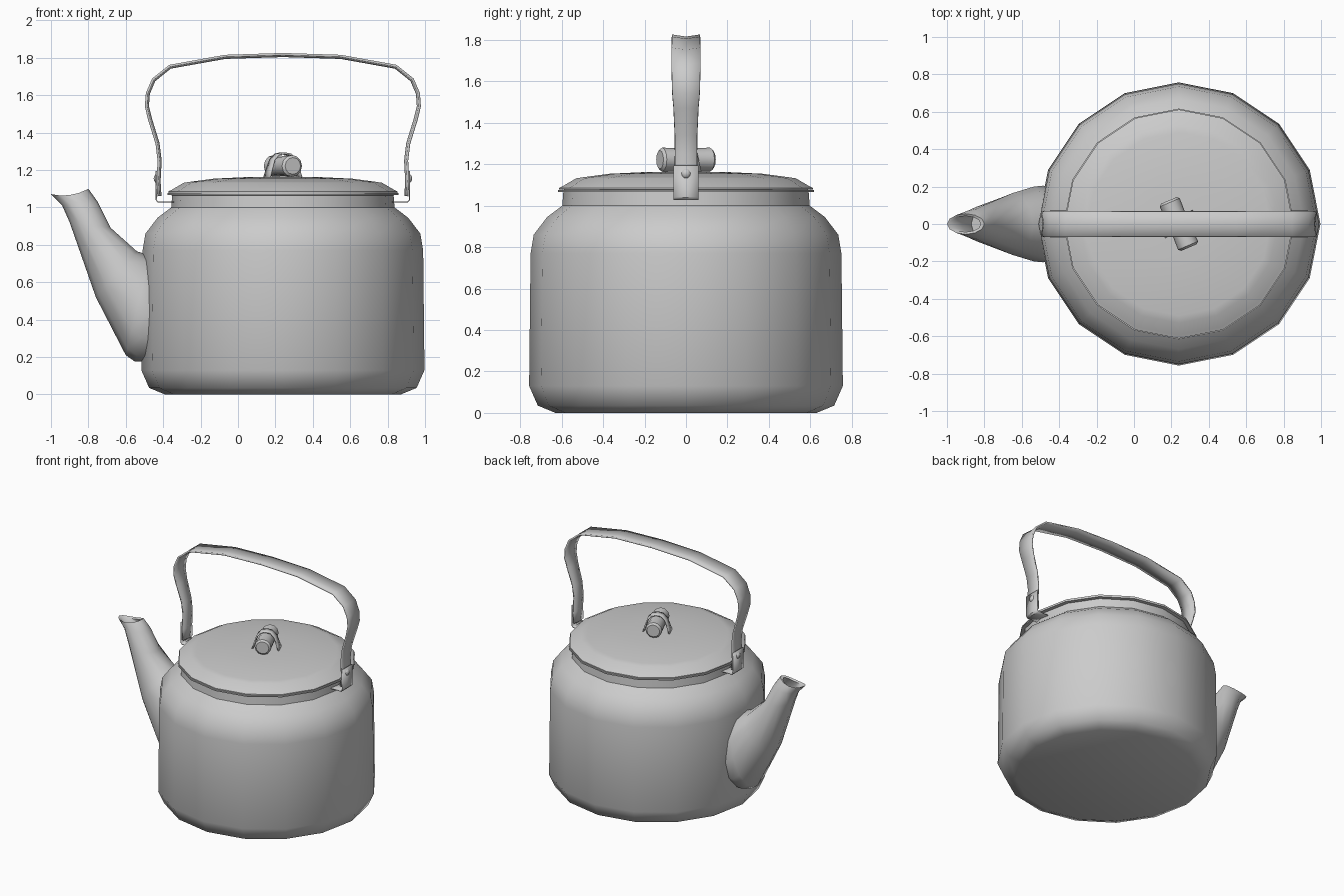
import bpy, bmesh, math
from mathutils import Vector, Matrix

if "Cube" in bpy.data.objects:
    bpy.data.objects.remove(bpy.data.objects["Cube"])

CX = 0.24  # axis of the pot


def finish(name, bm, angle=40, thickness=0):
    bmesh.ops.recalc_face_normals(bm, faces=bm.faces)
    me = bpy.data.meshes.new(name)
    bm.to_mesh(me)
    bm.free()
    ob = bpy.data.objects.new(name, me)
    bpy.context.collection.objects.link(ob)
    if thickness:
        mod = ob.modifiers.new("thickness", 'SOLIDIFY')
        mod.thickness, mod.offset = thickness, 0
    bpy.ops.object.select_all(action='DESELECT')
    bpy.context.view_layer.objects.active = ob
    ob.select_set(True)
    bpy.ops.object.shade_smooth_by_angle(angle=math.radians(angle))
    return ob


def skin(bm, rings, closed=True, caps=()):
    rows = [[bm.verts.new(p) for p in r] for r in rings]
    n = len(rows[0])
    for a, b in zip(rows, rows[1:]):
        for i in range(n if closed else n - 1):
            j = (i + 1) % n
            bm.faces.new((a[i], a[j], b[j], b[i]))
    for c in caps:
        bm.faces.new(rows[c])


def lathe(name, profile, caps, sides=16):
    bm = bmesh.new()
    turn = [2 * math.pi * i / sides for i in range(sides)]
    skin(bm, [[(CX + r * math.cos(t), r * math.sin(t), z) for t in turn]
              for r, z in profile], caps=caps)
    return finish(name, bm, 46)


def strap(name, path, thickness, dip=0.0, matrix=Matrix()):
    # path holds (offset, height, half width); dip hollows the middle
    bm, rings = bmesh.new(), []
    for i, (u, z, w) in enumerate(path):
        a, b = path[max(i - 1, 0)], path[min(i + 1, len(path) - 1)]
        d = Vector((b[0] - a[0], 0, b[1] - a[1])).normalized()
        inward = Vector((d.z, 0, -d.x)) * dip
        p = Vector((u, 0, z))
        rings.append([p + Vector((0, -w, 0)), p + inward, p + Vector((0, w, 0))])
    skin(bm, rings, closed=False)
    bm.transform(Matrix.Translation((CX, 0, 0)) @ matrix)
    return finish(name, bm, 40, thickness)


def mirrored(half):
    return [(-u, z, w) for u, z, w in half] + [p for p in reversed(half) if p[0] > -1 and p[0] != 0]


# Pot body with neck and rolled rim
lathe("body", [(0.63, 0), (0.715, 0.035), (0.757, 0.13), (0.75, 0.77), (0.735, 0.86),
               (0.67, 0.945), (0.597, 1.0), (0.592, 1.065), (0.617, 1.067),
               (0.617, 1.076), (0.58, 1.077)], caps=(0,))

# Lid
lathe("lid", [(0.57, 1.077), (0.612, 1.078), (0.612, 1.086), (0.595, 1.094), (0.53, 1.132),
              (0.49, 1.138), (0.37, 1.154), (0.2, 1.162), (0.04, 1.165)], caps=(0, -1))

# Spout: each ring is (outer x, z), (inner x, z), half width; the last ones go down inside
spout_rings = [((-0.45, 0.18), (-0.40, 0.62), 0.19), ((-0.55, 0.175), (-0.42, 0.69), 0.205),
               ((-0.60, 0.21), (-0.47, 0.745), 0.20), ((-0.76, 0.52), (-0.54, 0.765), 0.165),
               ((-0.90, 0.92), (-0.68, 0.89), 0.105), ((-0.94, 1.01), (-0.75, 1.03), 0.08),
               ((-1.0, 1.072), (-0.80, 1.10), 0.055), ((-0.98, 1.065), (-0.82, 1.088), 0.043),
               ((-0.92, 1.0), (-0.77, 1.02), 0.06), ((-0.87, 0.90), (-0.71, 0.88), 0.08)]
bm = bmesh.new()
rings = []
for k, (a, b, w) in enumerate(spout_rings):
    ring = []
    for i in range(12):
        t = 2 * math.pi * i / 12
        f = (1 - math.cos(t)) / 2
        sag = 0.02 * math.sin(t) ** 2 if k in (6, 7) else 0
        ring.append((a[0] + (b[0] - a[0]) * f, w * math.sin(t), a[1] + (b[1] - a[1]) * f - sag))
    rings.append(ring)
skin(bm, rings, caps=(0, -1))
finish("spout", bm, 50)

# Carrying handle, a hollowed metal strap
half = [(0.665, 1.06, 0.055), (0.67, 1.14, 0.055), (0.664, 1.25, 0.053), (0.675, 1.34, 0.054),
        (0.715, 1.47, 0.06), (0.732, 1.54, 0.066), (0.727, 1.61, 0.068), (0.695, 1.685, 0.07),
        (0.605, 1.757, 0.07), (0.31, 1.81, 0.068), (0, 1.82, 0.068)]
strap("handle", mirrored(half), 0.012, 0.01)

# Handle brackets and rivets on both sides
for side, label in ((1, "right"), (-1, "left")):
    strap(label + "_bracket", [(side * 0.56, 1.03, 0.06), (side * 0.668, 1.03, 0.06),
                               (side * 0.677, 1.04, 0.06), (side * 0.677, 1.195, 0.06)], 0.006)
    bm = bmesh.new()
    bmesh.ops.create_uvsphere(bm, u_segments=10, v_segments=6, radius=0.025)
    bm.transform(Matrix.Translation((CX + side * 0.672, 0, 1.155)) @ Matrix.Diagonal((0.8, 1, 1, 1)))
    finish(label + "_rivet", bm)

# Lid knob: a dowel held by an arched strap, both turned about the lid axis
spin = Matrix.Rotation(math.radians(23), 4, 'Z')
bm = bmesh.new()
turn = [2 * math.pi * i / 12 for i in range(12)]
skin(bm, [[(r * math.cos(t), y, 1.222 + r * math.sin(t)) for t in turn]
          for r, y in ((0.045, -0.137), (0.058, -0.125), (0.054, 0), (0.058, 0.125), (0.045, 0.137))],
     caps=(0, -1))
bm.transform(Matrix.Translation((CX, 0, 0)) @ spin)
finish("knob_dowel", bm)

arch = [(0.095, 1.15, 0.042), (0.08, 1.2, 0.036), (0.062, 1.255, 0.03), (0.035, 1.283, 0.028), (0, 1.29, 0.028)]
strap("knob_arch", mirrored(arch), 0.01, 0, spin)
